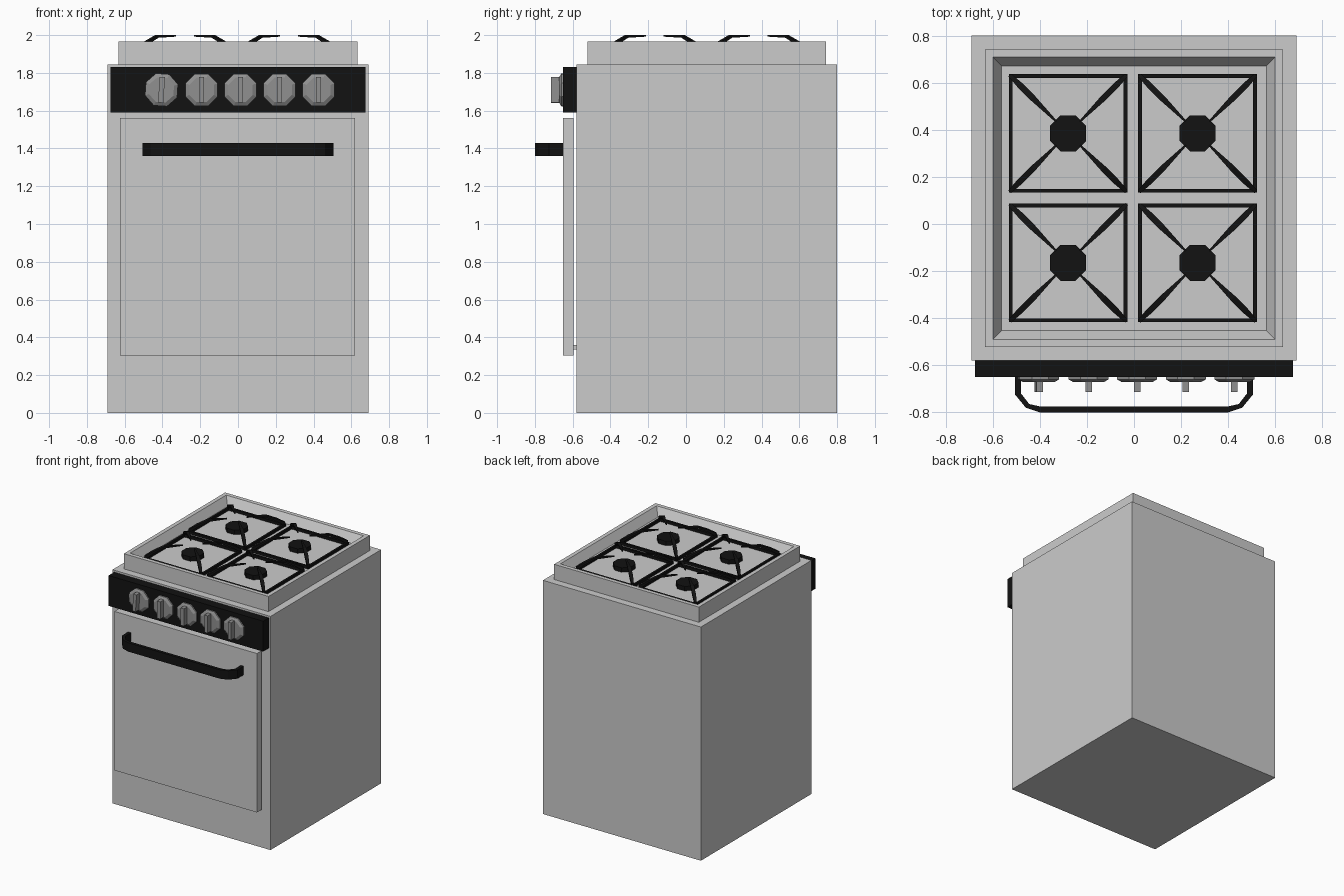
import bpy, bmesh, math
from mathutils import Vector, Matrix

if "Cube" in bpy.data.objects:
    bpy.data.objects.remove(bpy.data.objects["Cube"])

black = bpy.data.materials.new("black_enamel")
black.diffuse_color = (0.006, 0.006, 0.006, 1)
black.use_nodes = True
black.node_tree.nodes["Principled BSDF"].inputs["Base Color"].default_value = black.diffuse_color
knob_grey = bpy.data.materials.new("knob_grey")
knob_grey.diffuse_color = (0.28, 0.28, 0.28, 1)
knob_grey.use_nodes = True
knob_grey.node_tree.nodes["Principled BSDF"].inputs["Base Color"].default_value = knob_grey.diffuse_color


def loft(name, sections, mat=None, loop=False, parts=1):
    """Skin equal-sized point loops; cap the ends, or close into a loop."""
    bm = bmesh.new()
    rows = [[bm.verts.new(p) for p in s] for s in sections]
    n = len(rows[0])
    pairs = list(zip(rows, rows[1:]))
    if loop:
        pairs.append((rows[-1], rows[0]))
    else:
        bm.faces.new(rows[0])
        bm.faces.new(rows[-1])
    for a, b in pairs:
        for i in range(n):
            j = (i + 1) % n
            bm.faces.new((a[i], a[j], b[j], b[i]))
    bmesh.ops.recalc_face_normals(bm, faces=bm.faces)
    me = bpy.data.meshes.new(name)
    bm.to_mesh(me)
    bm.free()
    ob = bpy.data.objects.new(name, me)
    bpy.context.collection.objects.link(ob)
    if mat:
        me.materials.append(mat)
    return ob


def rect(cx, cy, hx, hy, z):
    return [(cx + sx * hx, cy + sy * hy, z)
            for sx, sy in ((-1, -1), (1, -1), (1, 1), (-1, 1))]


def box(name, x0, x1, y0, y1, z0, z1, mat=None):
    r = ((x0 + x1) / 2, (y0 + y1) / 2, (x1 - x0) / 2, (y1 - y0) / 2)
    return loft(name, [rect(*r, z0), rect(*r, z1)], mat)


def octagon(r, z):
    return [(r * math.cos(math.radians(22.5 + 45 * i)),
             r * math.sin(math.radians(22.5 + 45 * i)), z) for i in range(8)]


# Body with raised hob rim and recessed tray, in one skin
CY = 0.11
loft("body", [rect(0, CY, h, h, z) for h, z in (
    (0.69, 0), (0.69, 1.845), (0.632, 1.845), (0.632, 1.965),
    (0.60, 1.965), (0.562, 1.90))])

# Control panel, oven door and hinge strip
box("control_panel", -0.675, 0.675, -0.65, -0.58, 1.59, 1.83, black)
box("oven_door", -0.624, 0.62, -0.65, -0.595, 0.305, 1.56)
box("door_hinge", -0.5, 0.5, -0.597, -0.578, 0.335, 0.36)

# Door handle: flat bar bent at both ends
outer = [(0.505, -0.64), (0.505, -0.725), (0.46, -0.78), (0.40, -0.80)]
inner = [(0.48, -0.64), (0.48, -0.72), (0.445, -0.765), (0.395, -0.776)]
half = list(zip(outer, inner))
path = [((-o[0], o[1]), (-i[0], i[1])) for o, i in half] + half[::-1]
loft("door_handle", [[(*o, 1.36), (*o, 1.43), (*i, 1.43), (*i, 1.36)]
                     for o, i in path], black)

# Knobs: stepped octagonal disc with a grip bar, facing -y
for k, x in enumerate((-0.405, -0.193, 0.013, 0.22, 0.426)):
    turn = Matrix.Rotation(math.radians(4 if k == 0 else 0), 4, 'Y')
    face = Matrix.Translation((x, -0.65, 1.71)) @ turn @ Matrix.Rotation(math.pi / 2, 4, 'X')
    disc = loft(f"knob_disc_{k}", [octagon(r, z) for r, z in (
        (0.092, -0.005), (0.092, 0.01), (0.07, 0.022))], knob_grey)
    grip = box(f"knob_grip_{k}", -0.014, 0.014, -0.068, 0.068, 0, 0.064, knob_grey)
    disc.matrix_world = face
    grip.matrix_world = face

# Burners and pan supports
for gx in (-0.28, 0.27):
    for gy in (-0.165, 0.385):
        cap = loft("burner", [octagon(0.083, 1.895), octagon(0.083, 1.935)], black)
        cap.location = (gx, gy, 0)
        loft("grate_frame", [rect(gx, gy, h, h, z) for h, z in (
            (0.252, 1.90), (0.252, 1.922), (0.236, 1.922), (0.236, 1.90))],
            black, loop=True)
        # Arms: offset from centre along each diagonal, top height, half width, thickness
        for sx in (-1, 1):
            for sy in (-1, 1):
                side = Vector((-sy, sx, 0)).normalized()
                rows = []
                for d, z, w, t in ((0.248, 1.935, 0.008, 0.03), (0.205, 1.968, 0.013, 0.018),
                                   (0.15, 2.0, 0.013, 0.014), (0.05, 2.0, 0.004, 0.008)):
                    c = Vector((gx + sx * d, gy + sy * d, z))
                    low = Vector((0, 0, -t))
                    rows.append([c - side * w, c + side * w,
                                 c + side * w + low, c - side * w + low])
                loft("grate_arm", rows, black)
